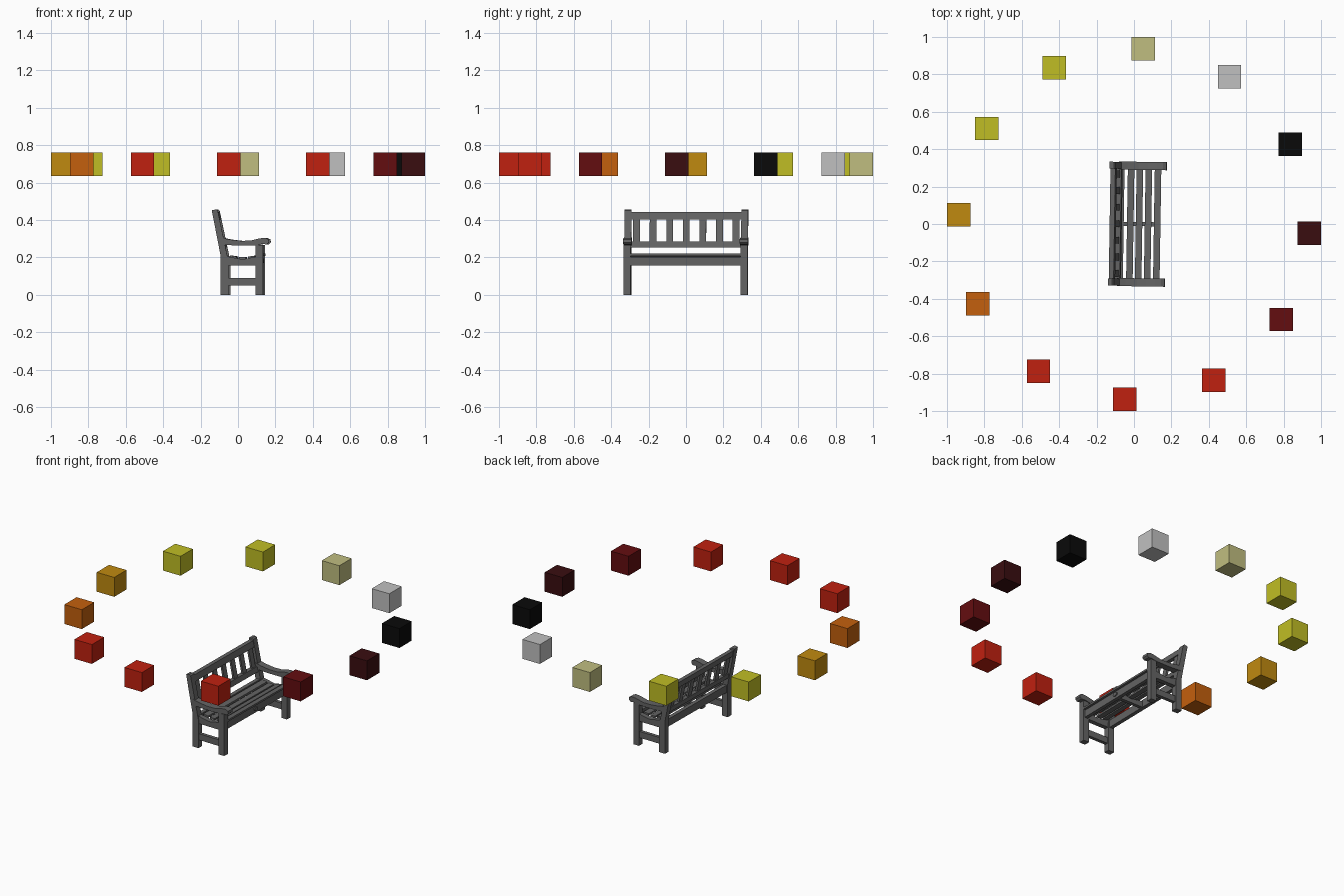
import bpy, bmesh, math
from mathutils import Matrix

if "Cube" in bpy.data.objects:
    bpy.data.objects.remove(bpy.data.objects["Cube"])

TURN = Matrix.Rotation(math.radians(-0.9), 4, 'Z')


def material(name, rgb):
    mat = bpy.data.materials.new(name)
    mat.use_nodes = True
    mat.diffuse_color = (*rgb, 1)
    mat.node_tree.nodes["Principled BSDF"].inputs["Base Color"].default_value = (*rgb, 1)
    return mat


GREY = material("bench grey", (0.127, 0.127, 0.127))
RED = material("red", (0.53, 0.015, 0.005))
DARK_RED = material("dark red", (0.127, 0.004, 0.005))
MAROON = material("maroon", (0.042, 0.004, 0.005))
BLACK = material("black", (0.003, 0.003, 0.003))
SILVER = material("silver", (0.53, 0.53, 0.53))
BEIGE = material("beige", (0.53, 0.515, 0.216))
YELLOW = material("yellow", (0.53, 0.515, 0.018))
AMBER = material("amber", (0.53, 0.254, 0.005))
ORANGE = material("orange", (0.55, 0.117, 0.004))


def prism(name, profile, y0, y1, mat=GREY):
    """Extrude an x-z outline along y."""
    bm = bmesh.new()
    face = bm.faces.new([bm.verts.new((x, y0, z)) for x, z in profile])
    new = bmesh.ops.extrude_face_region(bm, geom=[face])["geom"]
    bmesh.ops.translate(bm, vec=(0, y1 - y0, 0),
                        verts=[v for v in new if isinstance(v, bmesh.types.BMVert)])
    bmesh.ops.recalc_face_normals(bm, faces=bm.faces)
    mesh = bpy.data.meshes.new(name)
    bm.to_mesh(mesh)
    bm.free()
    mesh.materials.append(mat)
    obj = bpy.data.objects.new(name, mesh)
    bpy.context.collection.objects.link(obj)
    obj.matrix_world = TURN
    return obj


def box(name, x0, x1, y0, y1, z0, z1):
    return prism(name, [(x0, z0), (x1, z0), (x1, z1), (x0, z1)], y0, y1)


def back_x(z):
    """Centre line of the leaning back."""
    return -0.067 - 0.208 * (z - 0.2)


def leaning(name, y0, y1, z0, z1, thick):
    h = thick / 2
    a, b = back_x(z0), back_x(z1)
    return prism(name, [(a - h, z0), (a + h, z0), (b + h, z1), (b - h, z1)], y0, y1)


# Bench ends: legs, stretchers, seat rails and arms
ARM = [(-0.085, 0.268), (0.0, 0.264), (0.10, 0.265), (0.135, 0.272), (0.16, 0.270),
       (0.171, 0.280), (0.169, 0.297), (0.15, 0.305), (0.12, 0.302), (0.07, 0.290),
       (0.02, 0.289), (-0.04, 0.296), (-0.085, 0.306)]
for side, s in (("left", 1), ("right", -1)):
    inner, outer = s * 0.294, s * 0.331
    prism(side + "_back_leg", [(-0.088, 0), (-0.046, 0), (-0.046, 0.18), (-0.103, 0.45),
                               (-0.112, 0.457), (-0.135, 0.452), (-0.088, 0.21)], inner, outer)
    box(side + "_front_leg", 0.10, 0.14, inner, outer, 0, 0.268)
    box(side + "_stretcher", -0.05, 0.105, s * 0.302, s * 0.324, 0.05, 0.09)
    prism(side + "_seat_rail", [(-0.05, 0.157), (0.105, 0.157), (0.105, 0.205),
                                (0.03, 0.19), (-0.05, 0.205)], s * 0.298, s * 0.327)
    prism(side + "_arm", ARM, s * 0.29, s * 0.333)

# Seat frame and dished slats
box("front_seat_rail", 0.11, 0.132, -0.297, 0.297, 0.157, 0.203)
box("rear_seat_rail", -0.08, -0.055, -0.297, 0.297, 0.157, 0.205)
prism("centre_brace", [(-0.06, 0.157), (0.115, 0.157), (0.115, 0.20),
                       (0.03, 0.183), (-0.06, 0.198)], -0.011, 0.011)
for i, (x, z, tilt) in enumerate([(-0.02, 0.196, -0.15), (0.027, 0.190, -0.03),
                                  (0.075, 0.195, 0.15), (0.124, 0.207, 0.08)]):
    h, t = 0.0175, 0.012
    prism(f"seat_slat_{i + 1}", [(x - h, z - h * tilt), (x + h, z + h * tilt),
                                 (x + h, z + h * tilt + t), (x - h, z - h * tilt + t)],
          -0.294, 0.294)

# Back rest: rails and upright slats
leaning("back_top_rail", -0.297, 0.297, 0.402, 0.442, 0.026)
leaning("back_lower_rail", -0.297, 0.297, 0.253, 0.286, 0.026)
for i in range(7):
    y = (i - 3) * 0.0887
    leaning(f"back_slat_{i + 1}", y - 0.018, y + 0.018, 0.28, 0.408, 0.013)

# Small round boss on the front rail
bpy.ops.mesh.primitive_cylinder_add(vertices=12, radius=0.012, depth=0.008,
                                    location=(0.135, -0.01, 0.183),
                                    rotation=(0, math.pi / 2, 0))
boss = bpy.context.object
boss.name = "rail_boss"
boss.scale.y = 1.5
boss.data.materials.append(GREY)

# Ring of floating colour cubes
RING = [MAROON, BLACK, SILVER, BEIGE, YELLOW, YELLOW,
        AMBER, ORANGE, RED, RED, RED, DARK_RED]
for i, mat in enumerate(RING):
    a = math.radians(30 * i - 3)
    bpy.ops.mesh.primitive_cube_add(size=0.125, location=(
        0.938 * math.cos(a), 0.938 * math.sin(a), 0.698))
    cube = bpy.context.object
    cube.name = f"ring_cube_{i + 1}"
    cube.data.materials.append(mat)
